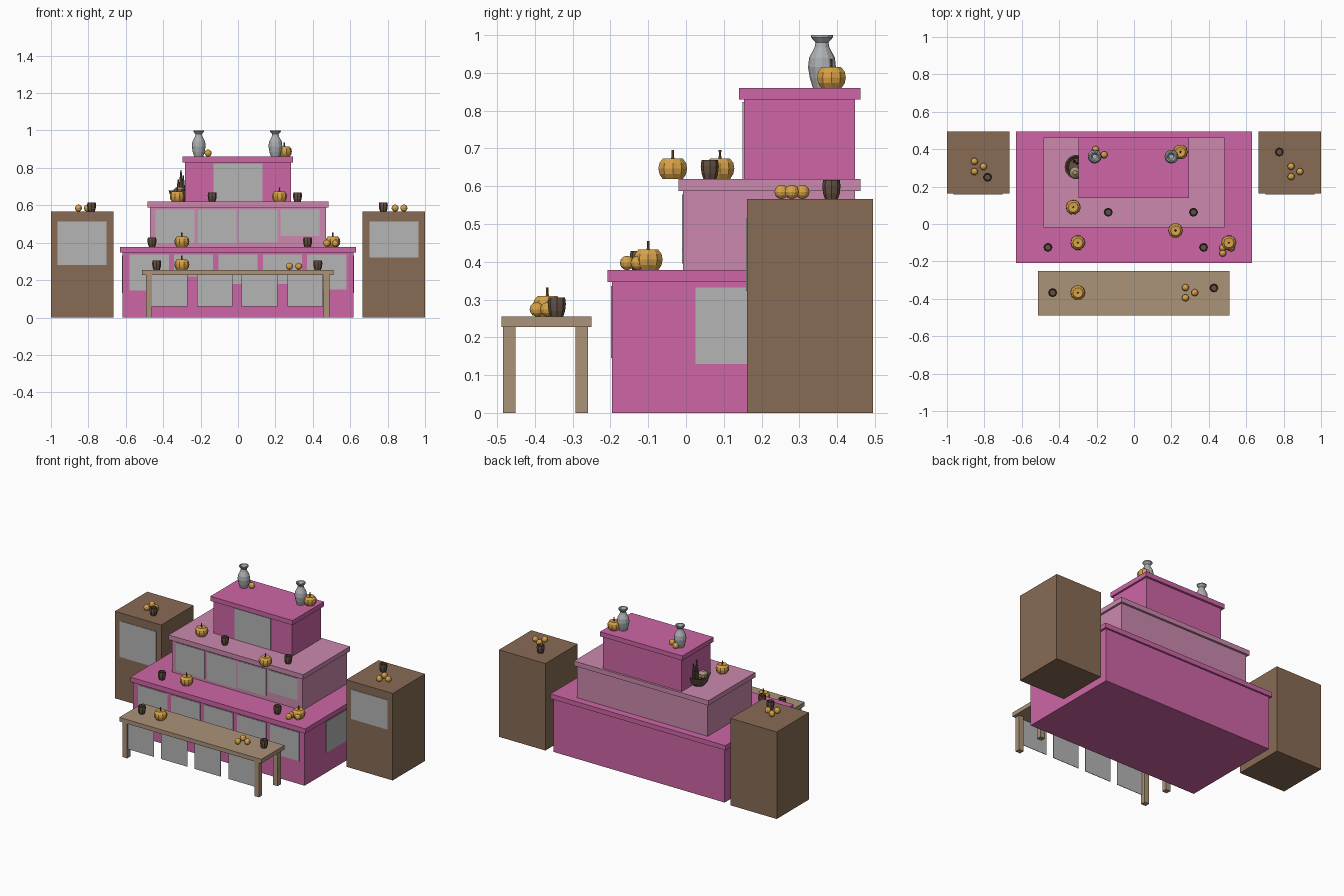
import bpy, math


def mat(name, r, g, b):
    m = bpy.data.materials.new(name)
    lin = [((c / 255 + 0.055) / 1.055) ** 2.4 for c in (r, g, b)]
    m.diffuse_color = (*lin, 1)
    return m


MAGENTA = mat("magenta cloth", 206, 102, 166)
PINK = mat("pale pink cloth", 203, 137, 174)
PAPER = mat("grey paper", 181, 181, 181)
BROWN = mat("brown wood", 136, 107, 85)
TAN = mat("tan wood", 171, 147, 121)
ORANGE = mat("pumpkin orange", 216, 162, 72)
STEM = mat("stem brown", 115, 84, 48)
DARK = mat("dark wood", 100, 80, 66)
STONE = mat("vase grey", 172, 175, 178)


def mesh(name, verts, faces, m):
    me = bpy.data.meshes.new(name)
    me.from_pydata(verts, [], faces)
    me.materials.append(m)
    ob = bpy.data.objects.new(name, me)
    bpy.context.collection.objects.link(ob)
    return ob


def box(name, x0, x1, y0, y1, z0, z1, m):
    v = [(x, y, z) for z in (z0, z1) for x, y in ((x0, y0), (x1, y0), (x1, y1), (x0, y1))]
    f = [(3, 2, 1, 0), (4, 5, 6, 7)] + [(i, (i + 1) % 4, (i + 1) % 4 + 4, i + 4) for i in range(4)]
    return mesh(name, v, f, m)


def lathe(name, profile, pos, m, n=12, rib=0.0):
    """Revolve (radius, height) points; rib pulls in every second column."""
    v = []
    for r, z in profile:
        for i in range(n):
            a = 2 * math.pi * i / n
            k = r * (1 - rib * (i % 2))
            v.append((pos[0] + k * math.cos(a), pos[1] + k * math.sin(a), pos[2] + z))
    f = [tuple(reversed(range(n))), tuple(range(len(v) - n, len(v)))]
    for j in range(len(profile) - 1):
        for i in range(n):
            k = (i + 1) % n
            f.append((j * n + i, j * n + k, j * n + n + k, j * n + n + i))
    return mesh(name, v, f, m)


def pumpkin(x, y, z):
    prof = [(0.012, 0.004), (0.028, 0), (0.037, 0.013), (0.040, 0.028),
            (0.037, 0.043), (0.027, 0.055), (0.008, 0.053)]
    lathe("pumpkin", prof, (x, y, z), ORANGE, 20, 0.06)
    lathe("pumpkin_stem", [(0.006, 0.05), (0.0035, 0.062), (0.004, 0.077)], (x, y, z), STEM, 6)


def gourd(x, y, z):
    prof = [(0.019 * math.sin(math.pi * t / 8), 0.019 - 0.019 * math.cos(math.pi * t / 8))
            for t in (0.3, 1.5, 2.7, 4, 5.3, 6.5, 7.7)]
    lathe("small_fruit", prof, (x, y, z), ORANGE, 12)


def cup(x, y, z):
    prof = [(0.017, 0), (0.022, 0.015), (0.024, 0.034), (0.022, 0.05), (0.018, 0.05), (0.016, 0.03)]
    lathe("wooden_cup", prof, (x, y, z), DARK, 16, 0.06)


def vase(x, y, z):
    prof = [(0.024, 0), (0.032, 0.025), (0.037, 0.055), (0.034, 0.08), (0.020, 0.107),
            (0.017, 0.12), (0.029, 0.134), (0.029, 0.14), (0.022, 0.14), (0.013, 0.12)]
    lathe("vase", prof, (x, y, z), STONE, 12)


# stepped stand: body and overhanging slab for each tier
box("lower_tier", -0.617, 0.617, -0.196, 0.483, 0, 0.347, MAGENTA)
box("lower_tier_slab", -0.63, 0.63, -0.208, 0.495, 0.347, 0.378, MAGENTA)
box("middle_tier", -0.47, 0.47, -0.008, 0.448, 0.378, 0.588, PINK)
box("middle_tier_slab", -0.485, 0.483, -0.02, 0.462, 0.588, 0.619, PINK)
box("upper_tier", -0.283, 0.283, 0.153, 0.448, 0.619, 0.83, MAGENTA)
box("upper_tier_slab", -0.297, 0.295, 0.14, 0.462, 0.83, 0.86, MAGENTA)


# paper sheets fixed to the front faces
def sheet(x0, x1, y, z0, z1):
    box("paper_sheet", x0, x1, y - 0.003, y, z0, z1, PAPER)


for i, z0 in enumerate((0.145, 0.22, 0.18, 0.18, 0.15)):
    x = -0.58 + i * 0.2375
    sheet(x, x + 0.21, -0.196, z0, 0.336)
for x, z0 in ((-0.44, 0.395), (-0.215, 0.395), (0.003, 0.402), (0.228, 0.435)):
    sheet(x, x + 0.207, -0.008, z0, 0.578)
sheet(-0.132, 0.13, 0.153, 0.62, 0.823)
for s in (-1, 1):
    xs = sorted((s * 0.617, s * 0.62))
    box("side_sheet", xs[0], xs[1], 0.025, 0.235, 0.13, 0.332, PAPER)

# side cabinets
for s, z0 in ((-1, 0.28), (1, 0.322)):
    xs = sorted((s * 0.666, s * 1.0))
    box("cabinet", xs[0], xs[1], 0.162, 0.495, 0, 0.566, BROWN)
    xs = sorted((s * 0.702, s * 0.964))
    sheet(xs[0], xs[1], 0.162, z0, 0.514)

# low table with hanging sheets
box("table_top", -0.512, 0.51, -0.489, -0.25, 0.228, 0.255, TAN)
for x in (-0.493, 0.456):
    for y in (-0.484, -0.292):
        box("table_leg", x, x + 0.034, y, y + 0.033, 0, 0.228, TAN)
for x in (-0.461, -0.22, 0.02, 0.265):
    sheet(x, x + 0.19, -0.475, 0.058, 0.228)

# pumpkins
for p in ((-0.325, 0.09, 0.619), (0.222, -0.035, 0.619), (-0.3, -0.1, 0.378),
          (0.507, -0.1, 0.378), (-0.3, -0.367, 0.255), (0.248, 0.385, 0.86)):
    pumpkin(*p)

# small round fruit
for p in ((-0.205, 0.398, 0.86), (-0.16, 0.37, 0.86), (0.275, -0.34, 0.255),
          (0.325, -0.367, 0.255), (0.275, -0.395, 0.255), (0.475, -0.127, 0.378),
          (0.475, -0.156, 0.378), (0.52, -0.128, 0.378), (-0.853, 0.335, 0.566),
          (-0.853, 0.28, 0.566), (-0.805, 0.307, 0.566), (0.84, 0.308, 0.566),
          (0.84, 0.253, 0.566), (0.887, 0.28, 0.566)):
    gourd(*p)

# cups
for p in ((-0.435, -0.367, 0.255), (0.427, -0.342, 0.255), (-0.46, -0.125, 0.378),
          (0.372, -0.125, 0.378), (-0.138, 0.063, 0.619), (0.318, 0.063, 0.619),
          (-0.783, 0.25, 0.566), (0.777, 0.385, 0.566)):
    cup(*p)

# vases
for x in (-0.21, 0.2):
    vase(x, 0.36, 0.86)

# bowl with a loaf and upright sticks
lathe("bowl", [(0.035, 0), (0.052, 0.02), (0.066, 0.06), (0.058, 0.06), (0.045, 0.025)],
      (-0.305, 0.305, 0.619), DARK, 14)
lathe("loaf", [(0.01, 0.03), (0.03, 0.045), (0.03, 0.065), (0.012, 0.08)],
      (-0.315, 0.275, 0.619), TAN, 10)
for dx, dy, h in ((0, 0.02, 0.17), (0.012, 0.035, 0.14), (-0.014, 0.03, 0.12)):
    lathe("stick", [(0.008, 0.025), (0.009, h * 0.6), (0.003, h)],
          (-0.305 + dx, 0.305 + dy, 0.619), DARK, 6)
